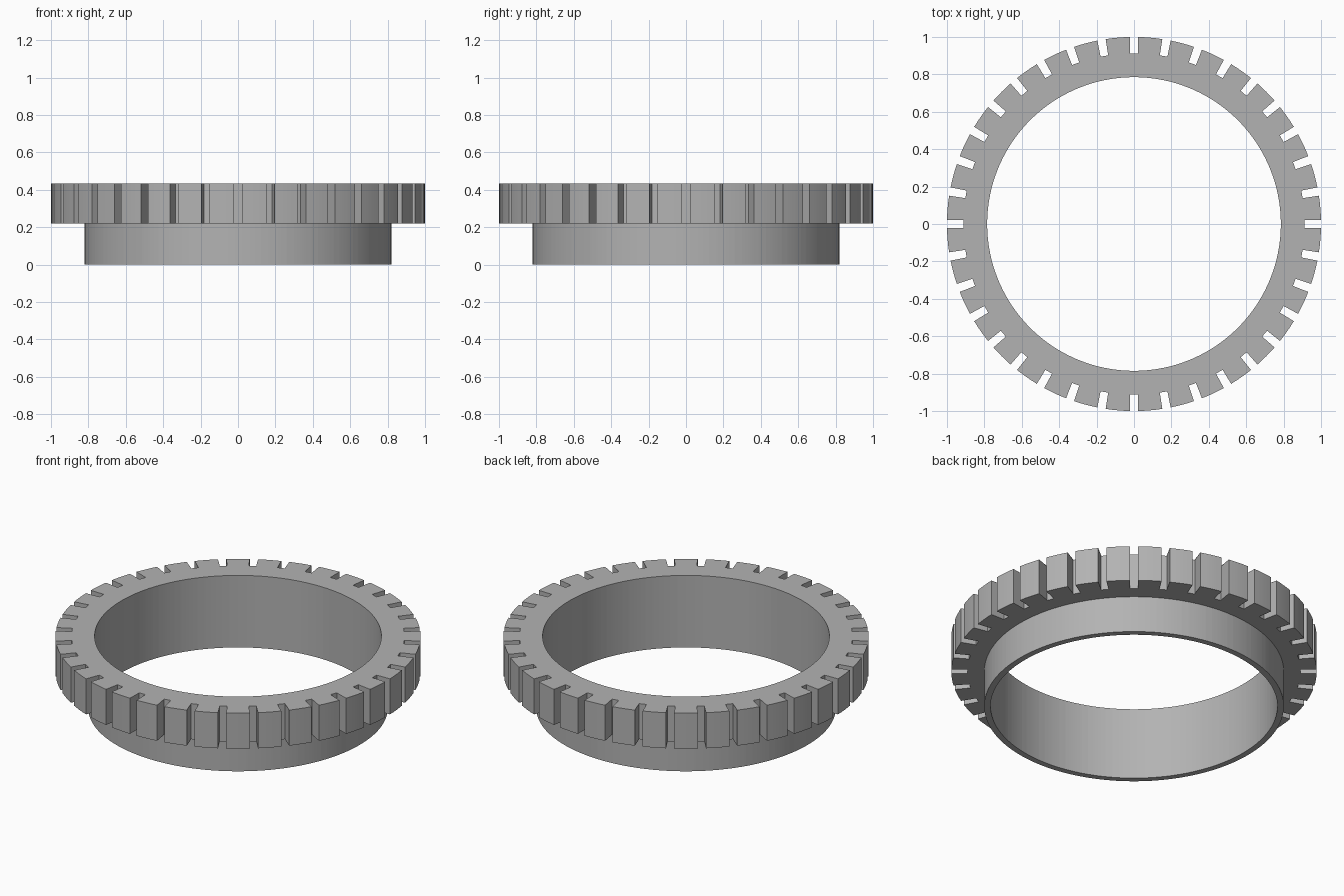
import bpy, bmesh, math

# Remove the default object
cube = bpy.data.objects.get("Cube")
if cube:
    bpy.data.objects.remove(cube, do_unlink=True)

SLOTS = 36
ARC_STEPS = 4
TIP, ROOT, COLLAR, BORE = 1.0, 0.912, 0.82, 0.785
HALF_SLOT = 0.0225
FLANGE_Z, TOP_Z = 0.22, 0.435

# Grey metal
metal = bpy.data.materials.new("grey_metal")
grey = (0.45, 0.45, 0.45, 1)
metal.diffuse_color = grey
metal.use_nodes = True
metal.node_tree.nodes["Principled BSDF"].inputs["Base Color"].default_value = grey


def slotted_outline():
    """Polar points of the toothed rim: parallel-sided slots and arc-shaped teeth."""
    pitch = math.tau / SLOTS
    floor = math.atan(HALF_SLOT / ROOT)
    edge = math.asin(HALF_SLOT / TIP)
    points = []
    for i in range(SLOTS):
        a = i * pitch
        points += [(ROOT / math.cos(floor), a - floor), (ROOT / math.cos(floor), a + floor)]
        for s in range(ARC_STEPS + 1):
            points.append((TIP, a + edge + (pitch - 2 * edge) * s / ARC_STEPS))
    return points


outline = slotted_outline()
bm = bmesh.new()


def ring(z, radius=None):
    """Loop of vertices at one height, round or following the toothed rim."""
    return [bm.verts.new(((radius or r) * math.cos(a), (radius or r) * math.sin(a), z))
            for r, a in outline]


# Closed cross-section: bore, toothed flange, then the plain collar below
rings = [ring(TOP_Z, BORE), ring(TOP_Z), ring(FLANGE_Z),
         ring(FLANGE_Z, COLLAR), ring(0, COLLAR), ring(0, BORE)]
for k, upper in enumerate(rings):
    lower = rings[(k + 1) % len(rings)]
    for i in range(len(outline)):
        j = (i + 1) % len(outline)
        bm.faces.new((upper[i], lower[i], lower[j], upper[j]))
bmesh.ops.recalc_face_normals(bm, faces=bm.faces)

mesh = bpy.data.meshes.new("slotted_ring")
bm.to_mesh(mesh)
bm.free()
mesh.materials.append(metal)
slotted_ring = bpy.data.objects.new("slotted_ring", mesh)
bpy.context.collection.objects.link(slotted_ring)

# Smooth the round walls, keep the edges crisp
bpy.ops.object.select_all(action="DESELECT")
slotted_ring.select_set(True)
bpy.context.view_layer.objects.active = slotted_ring
bpy.ops.object.shade_smooth_by_angle(angle=math.radians(25))
